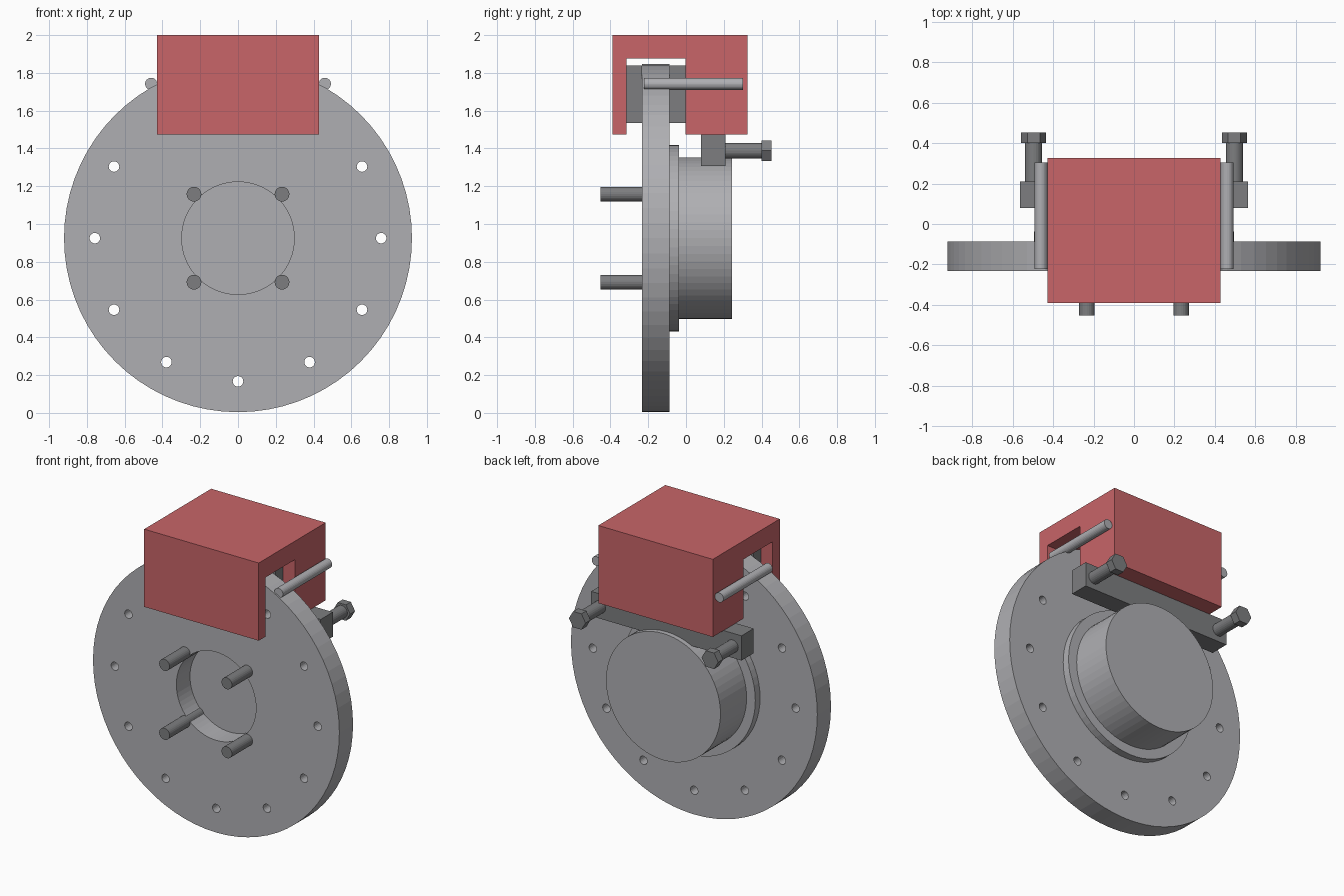
import bpy, bmesh, math
from mathutils import Vector

if "Cube" in bpy.data.objects:
    bpy.data.objects.remove(bpy.data.objects["Cube"])

CZ = 0.925  # axle height


def material(name, rgb):
    m = bpy.data.materials.new(name)
    m.diffuse_color = (*rgb, 1)
    m.use_nodes = True
    m.node_tree.nodes["Principled BSDF"].inputs["Base Color"].default_value = m.diffuse_color
    return m


STEEL = material("steel grey", (0.43, 0.43, 0.45))
DARK = material("dark grey", (0.205, 0.208, 0.215))
RED = material("caliper red", (0.58, 0.13, 0.14))


def extrude(name, points, depth, mat):
    """Make a solid by pushing a closed outline of 3D points along depth."""
    bm = bmesh.new()
    face = bm.faces.new([bm.verts.new(p) for p in points])
    res = bmesh.ops.extrude_face_region(bm, geom=[face], use_keep_orig=True)
    moved = [g for g in res["geom"] if isinstance(g, bmesh.types.BMVert)]
    bmesh.ops.translate(bm, verts=moved, vec=Vector(depth))
    bmesh.ops.recalc_face_normals(bm, faces=bm.faces)
    me = bpy.data.meshes.new(name)
    bm.to_mesh(me)
    bm.free()
    me.materials.append(mat)
    ob = bpy.data.objects.new(name, me)
    bpy.context.collection.objects.link(ob)
    return ob


def cyl(name, x, z, r, y0, y1, mat, n=24):
    """Cylinder lying along y."""
    ring = [(x + r * math.cos(2 * math.pi * i / n), y0,
             z + r * math.sin(2 * math.pi * i / n)) for i in range(n)]
    return extrude(name, ring, (0, y1 - y0, 0), mat)


def box(name, x, y0, y1, z0, z1, mat):
    """Box centred on x = 0 with half width x."""
    return extrude(name, [(-x, y0, z0), (-x, y1, z0), (-x, y1, z1), (-x, y0, z1)],
                   (2 * x, 0, 0), mat)


# Brake disc with centre bore and ring of twelve holes
disc = cyl("brake_disc", 0, CZ, 0.921, -0.233, -0.087, STEEL, 72)
cutters = [cyl("bore_cutter", 0, CZ, 0.298, -0.4, 0.1, STEEL, 64)]
for i in range(12):
    a = math.radians(30 * i)
    cutters.append(cyl("hole_cutter", 0.758 * math.cos(a), CZ + 0.758 * math.sin(a),
                       0.028, -0.4, 0.1, STEEL, 20))
bpy.ops.object.select_all(action='DESELECT')
for c in cutters:
    c.select_set(True)
bpy.context.view_layer.objects.active = cutters[0]
bpy.ops.object.join()
cutter = cutters[0]
mod = disc.modifiers.new("holes", 'BOOLEAN')
mod.operation = 'DIFFERENCE'
mod.solver = 'EXACT'
mod.object = cutter
bpy.ops.object.select_all(action='DESELECT')
bpy.context.view_layer.objects.active = disc
disc.select_set(True)
bpy.ops.object.modifier_apply(modifier=mod.name)
bpy.data.objects.remove(cutter)

# Hub behind the disc
cyl("hub_flange", 0, CZ, 0.493, -0.087, -0.036, STEEL, 64)
cyl("hub", 0, CZ, 0.428, -0.036, 0.243, STEEL, 64)

# Wheel studs
for sx in (-1, 1):
    for sz in (-1, 1):
        cyl("wheel_stud", sx * 0.233, CZ + sz * 0.233, 0.039, -0.453, -0.087, DARK)

# Caliper: U-shaped side profile straddling the disc
profile = [(-0.39, 1.475), (-0.39, 2.0), (0.325, 2.0), (0.325, 1.475),
           (-0.003, 1.475), (-0.003, 1.875), (-0.315, 1.875), (-0.315, 1.475)]
extrude("caliper", [(-0.428, y, z) for y, z in profile], (0.856, 0, 0), RED)

# Brake pads either side of the disc
box("outer_pad", 0.34, -0.315, -0.233, 1.535, 1.84, DARK)
box("inner_pad", 0.34, -0.087, -0.003, 1.535, 1.84, DARK)

# Mounting bracket under the caliper
box("bracket", 0.562, 0.08, 0.21, 1.308, 1.475, DARK)

# Guide pins and hex bolts on both sides
for s in (-1, 1):
    cyl("guide_pin", s * 0.46, 1.742, 0.032, -0.223, 0.303, STEEL)
    cyl("bolt_shank", s * 0.496, 1.388, 0.042, 0.21, 0.40, DARK)
    cyl("bolt_head", s * 0.496, 1.388, 0.062, 0.40, 0.453, DARK, 6)
